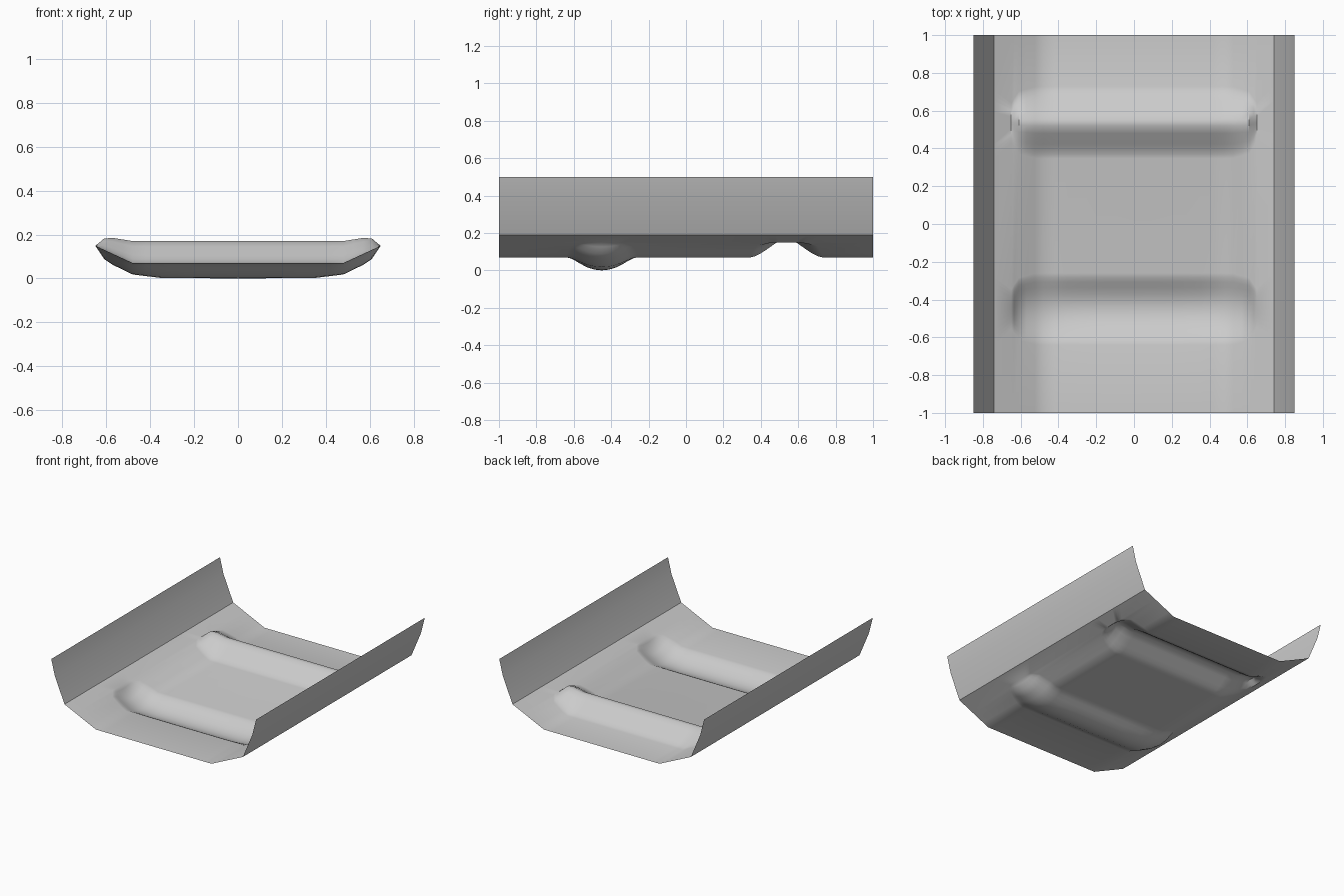
import bpy, bmesh, math

# Remove the default cube only
cube = bpy.data.objects.get("Cube")
if cube:
    bpy.data.objects.remove(cube, do_unlink=True)


def lerp(points, v):
    """Piecewise linear lookup in a short profile."""
    for (a, fa), (b, fb) in zip(points, points[1:]):
        if v <= b:
            return fa + (fb - fa) * (v - a) / (b - a)
    return points[-1][1]


# Half cross-section of the trough: floor, sloped side, wall
section = [(0, .07), (.48, .07), (.74, .19), (.82, .38), (.85, .5)]
half_x = [0, .2, .35, .42, .48, .525, .57, .61, .635, .65, .74, .82, .85]

# Pressed beads: height along x, shape across y (0 = centre, 1 = edge)
narrowing = [(0, 1), (.52, 1), (.61, .87), (.65, .55), (.74, 1), (.85, 1)]
ridge = dict(
    centre=.537, half=.19,
    along=[(0, .10), (.48, .10), (.57, .073), (.61, .052), (.65, 0), (.85, 0)],
    across=[(0, 1), (.09, 1), (.3, .76), (.6, .36), (.75, .18), (.88, .06), (1, 0)])
groove = dict(
    centre=-.45, half=.19,
    along=[(0, -.07), (.35, -.068), (.48, -.052), (.57, -.05), (.61, -.042),
           (.65, 0), (.85, 0)],
    across=[(0, 1), (.2, .94), (.4, .78), (.6, .5), (.75, .26), (.88, .08), (1, 0)])

# Rows along the length: (y centre, signed reach, height share, bead)
rows = [(-1, 0, 0, None)]
for bead in (groove, ridge):
    shape = bead["across"]
    mirrored = [(-t, h) for t, h in reversed(shape[1:])] + shape
    rows += [(bead["centre"], t * bead["half"], h, bead) for t, h in mirrored]
rows.append((1, 0, 0, None))

columns = [-x for x in reversed(half_x[1:])] + half_x

# Sheet surface
bm = bmesh.new()
grid = []
for centre, reach, share, bead in rows:
    line = []
    for x in columns:
        z = lerp(section, abs(x))
        if bead:
            z += share * lerp(bead["along"], abs(x))
        y = centre + reach * lerp(narrowing, abs(x))
        line.append(bm.verts.new((x, y, z)))
    grid.append(line)
for near, far in zip(grid, grid[1:]):
    for i in range(len(columns) - 1):
        bm.faces.new((near[i], near[i + 1], far[i + 1], far[i]))
mesh = bpy.data.meshes.new("trough_sheet")
bm.to_mesh(mesh)
bm.free()

sheet = bpy.data.objects.new("trough_sheet", mesh)
bpy.context.collection.objects.link(sheet)

# Plain grey material
grey = bpy.data.materials.new("plain grey")
grey.use_nodes = True
colour = (.6, .6, .6, 1)
grey.diffuse_color = colour
grey.node_tree.nodes["Principled BSDF"].inputs["Base Color"].default_value = colour
mesh.materials.append(grey)

# Smooth shading with crisp folds between side and wall
bpy.ops.object.select_all(action="DESELECT")
sheet.select_set(True)
bpy.context.view_layer.objects.active = sheet
bpy.ops.object.shade_smooth_by_angle(angle=math.radians(35))
